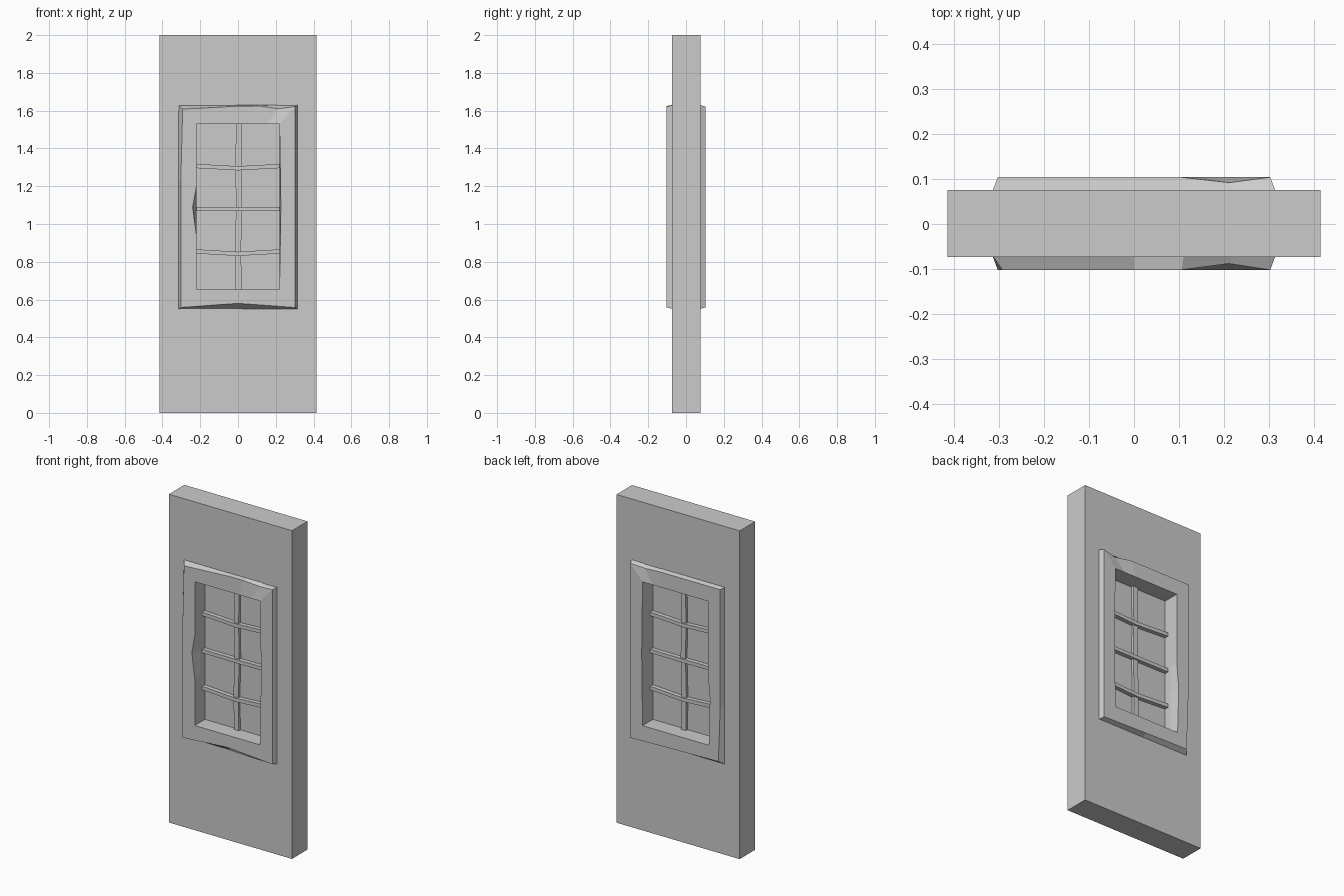
import bpy
import bmesh

old = bpy.data.objects.get("Cube")
if old:
    bpy.data.objects.remove(old, do_unlink=True)

grey = bpy.data.materials.new("plain_grey")
grey.use_nodes = True
colour = (0.6, 0.6, 0.6, 1)
grey.diffuse_color = colour
grey.node_tree.nodes["Principled BSDF"].inputs["Base Color"].default_value = colour


def skin(name, rings, loop=False):
    """Bridge equal rings of points; close into a tube loop or cap the ends."""
    bm = bmesh.new()
    rows = [[bm.verts.new(p) for p in ring] for ring in rings]
    n = len(rows[0])
    pairs = list(zip(rows, rows[1:]))
    if loop:
        pairs.append((rows[-1], rows[0]))
    else:
        bm.faces.new(rows[0])
        bm.faces.new(rows[-1])
    for a, b in pairs:
        for i in range(n):
            j = (i + 1) % n
            bm.faces.new((a[i], a[j], b[j], b[i]))
    bmesh.ops.recalc_face_normals(bm, faces=bm.faces)
    mesh = bpy.data.meshes.new(name)
    bm.to_mesh(mesh)
    bm.free()
    mesh.materials.append(grey)
    obj = bpy.data.objects.new(name, mesh)
    bpy.context.collection.objects.link(obj)
    return obj


CORNERS = [(-1, -1), (1, -1), (1, 1), (-1, 1)]
# Outline stations of the worn window frame, with extra ones at the chips
WORN = [(-1, -1), (0, -1), (1, -1), (1, 0), (1, 1), (.7, 1), (.35, 1),
        (0, 1), (-1, 1), (-1, .25), (-1, 0), (-1, -.35)]


def ring(outline, hx, hz, zc, y, chips=None):
    pts = [[u * hx, y, zc + v * hz] for u, v in outline]
    for i, move in (chips or {}).items():
        pts[i] = [a + b for a, b in zip(pts[i], move)]
    return pts


# Wall slab with a window hole
skin("wall", [ring(CORNERS, .415, 1, 1, -.073),
              ring(CORNERS, .415, 1, 1, .076),
              ring(CORNERS, .27, .48, 1.09, .076),
              ring(CORNERS, .27, .48, 1.09, -.073)], loop=True)

# Bevelled frame standing proud on both faces, with chipped edges
edge_front = {1: (0, 0, .022), 5: (0, .014, -.012), 8: (.01, 0, -.014),
              6: (0, 0, .003), 7: (0, 0, .002)}
edge_back = {5: (0, -.012, -.012), 0: (.012, 0, .014), 1: (0, 0, .008)}
notch_front = {3: (.007, 0, 0), 10: (-.02, 0, 0)}
notch_back = {0: (-.006, 0, 0), 11: (-.014, 0, 0), 3: (.006, 0, 0)}
skin("window_frame", [
    ring(WORN, .315, .54, 1.09, -.07),
    ring(WORN, .303, .532, 1.09, -.102, edge_front),
    ring(WORN, .22, .438, 1.092, -.102, notch_front),
    ring(WORN, .22, .438, 1.092, -.05),
    ring(WORN, .22, .438, 1.092, .05),
    ring(WORN, .22, .438, 1.092, .104, notch_back),
    ring(WORN, .303, .532, 1.09, .104, edge_back),
    ring(WORN, .315, .54, 1.09, .073)], loop=True)

# Closed pane in the middle of the opening
skin("pane", [ring(CORNERS, .23, .45, 1.092, y) for y in (-.004, .004)])

# Slightly crooked glazing bars
skin("upright_bar", [
    [(x + u * .016, v * .02, z) for u, v in CORNERS]
    for x, z in [(.003, .65), (0, .87), (.006, 1.09), (.002, 1.3), (.006, 1.535)]])
for name, z, sag in [("lower", .85, -.008), ("middle", 1.075, .004), ("upper", 1.302, -.007)]:
    skin(name + "_cross_bar", [
        [(x, v * .03, z + dz + u * .011) for u, v in CORNERS]
        for x, dz in [(-.225, .005), (0, sag), (.225, .005)]])
